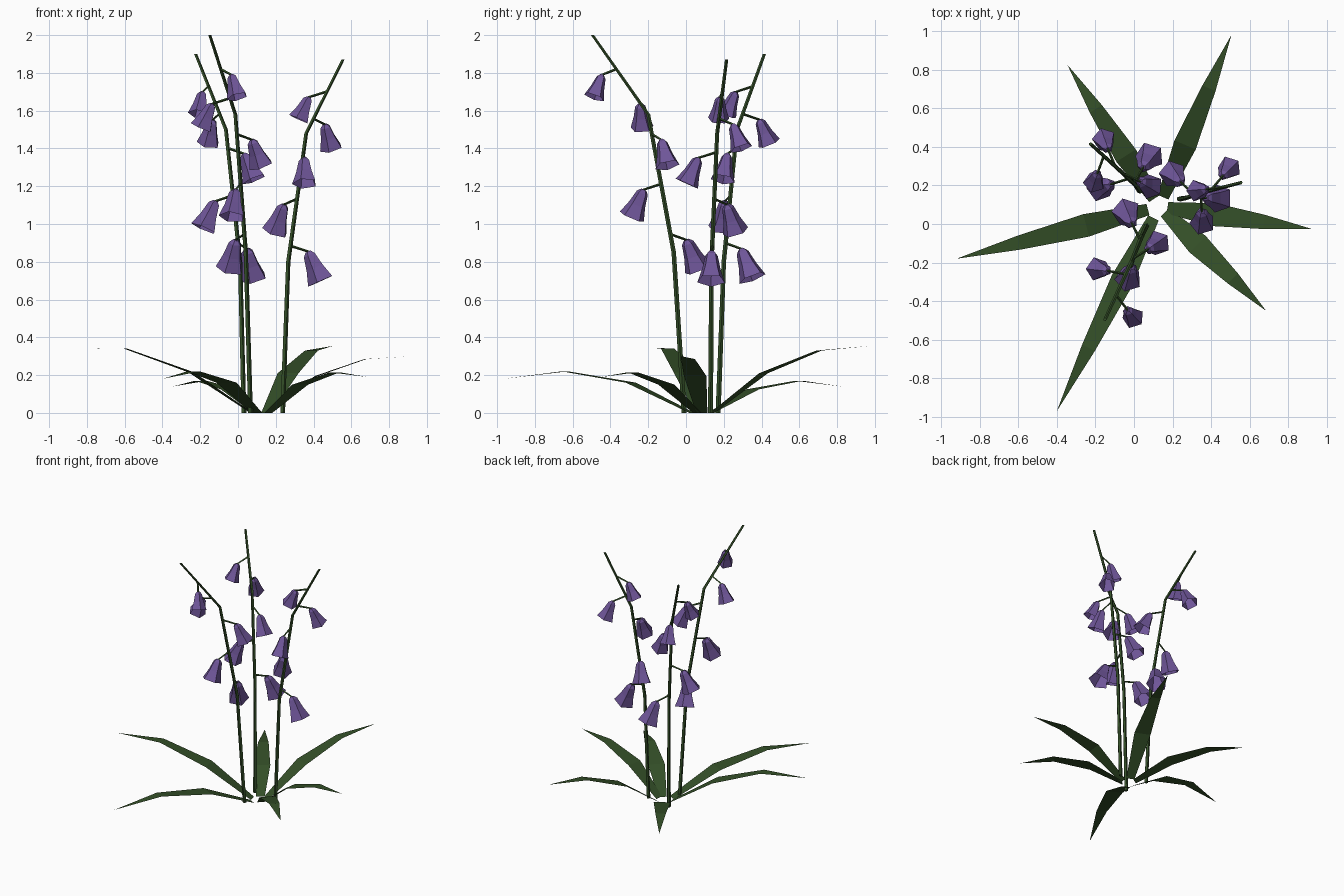
import bpy, bmesh, math
from mathutils import Vector

if "Cube" in bpy.data.objects:
    bpy.data.objects.remove(bpy.data.objects["Cube"], do_unlink=True)


def make_material(name, rgb):
    mat = bpy.data.materials.new(name)
    mat.use_nodes = True
    mat.diffuse_color = (*rgb, 1)
    mat.node_tree.nodes["Principled BSDF"].inputs["Base Color"].default_value = (*rgb, 1)
    return mat


GREEN = make_material("leaf green", (0.034, 0.078, 0.021))
PURPLE = make_material("bell purple", (0.16, 0.093, 0.32))


def finish(bm, name, mat):
    mesh = bpy.data.meshes.new(name)
    bm.to_mesh(mesh)
    bm.free()
    mesh.materials.append(mat)
    obj = bpy.data.objects.new(name, mesh)
    bpy.context.collection.objects.link(obj)
    return obj


def loft(bm, centres, radii, axes, sides, cap_start=True, cap_end=True):
    """Skin polygon rings placed along a path."""
    rings = []
    for centre, radius, axis in zip(centres, radii, axes):
        ref = Vector((0, 1, 0)) if abs(axis.z) > 0.6 else Vector((0, 0, 1))
        u = ref.cross(axis).normalized()
        v = axis.cross(u).normalized()
        angles = [math.tau * i / sides for i in range(sides)]
        rings.append([bm.verts.new(centre + radius * (u * math.cos(a) + v * math.sin(a)))
                      for a in angles])
    for low, high in zip(rings, rings[1:]):
        for i in range(sides):
            j = (i + 1) % sides
            bm.faces.new((low[i], low[j], high[j], high[i]))
    if cap_start:
        bm.faces.new(rings[0][::-1])
    if cap_end:
        bm.faces.new(rings[-1])


def point_at_height(path, z):
    for a, b in zip(path, path[1:]):
        if z <= b.z:
            return a.lerp(b, (z - a.z) / (b.z - a.z))
    return path[-1]


# Flower stems: bent path and direction of the lowest bell
UP = Vector((0, 0, 1))
stems = {
    "front": ([(0.065, -0.01, 0), (0.04, -0.065, 0.85), (-0.015, -0.2, 1.58), (-0.15, -0.495, 2)], 117),
    "right": ([(0.03, 0.17, 0), (0.01, 0.2, 0.8), (-0.065, 0.27, 1.5), (-0.225, 0.415, 1.9)], 60),
    "left": ([(0.235, 0.13, 0), (0.265, 0.135, 0.8), (0.36, 0.165, 1.48), (0.555, 0.215, 1.87)], -2),
}
BELL_HEIGHTS = (0.473, 0.606, 0.738, 0.833, 0.91)
BELL_PROFILE = ((0, 0.2), (0.12, 0.45), (0.55, 0.66), (1, 1))  # along axis, radius

for side, (points, first_angle) in stems.items():
    path = [Vector(p) for p in points]
    bm = bmesh.new()
    loft(bm, path, (0.014, 0.0125, 0.011, 0.009), [UP] * len(path), 5)
    finish(bm, side + "_stem", GREEN)

    for k, fraction in enumerate(BELL_HEIGHTS):
        angle = math.radians(first_angle + 137.5 * k)
        out = Vector((math.cos(angle), math.sin(angle), 0))
        size = 1 - 0.06 * k
        start = point_at_height(path, fraction * path[-1].z)
        top = start + out * 0.095 - UP * 0.03

        # Short stalk
        bm = bmesh.new()
        direction = (top - start).normalized()
        loft(bm, (start, top + direction * 0.005), (0.007, 0.006), [direction] * 2, 4)
        finish(bm, f"{side}_stalk_{k + 1}", GREEN)

        # Hanging five-sided bell with an open mouth
        bm = bmesh.new()
        axis = (out * 0.45 - UP).normalized()
        loft(bm, [top + axis * 0.17 * size * t for t, r in BELL_PROFILE],
             [0.077 * size * r for t, r in BELL_PROFILE],
             [axis] * len(BELL_PROFILE), 5, cap_end=False)
        finish(bm, f"{side}_bell_{k + 1}", PURPLE)

# Arching leaves: tip position, then heights at the two bends
CENTRE = Vector((0.13, 0.09, 0))
leaves = [
    ((0.505, 0.98, 0.355), 0.21, 0.33),
    ((-0.345, 0.825, 0.14), 0.125, 0.17),
    ((-0.92, -0.18, 0.345), 0.215, 0.34),
    ((-0.4, -0.97, 0.18), 0.16, 0.22),
    ((0.685, -0.45, 0.19), 0.15, 0.215),
    ((0.92, -0.025, 0.3), 0.195, 0.285),
]
for n, (tip, mid_z, bend_z) in enumerate(leaves):
    tip = Vector(tip)
    reach = Vector((tip.x, tip.y, 0)) - CENTRE
    across = UP.cross(reach).normalized()
    bm = bmesh.new()
    pairs = []
    for t, z, half in ((0.055, 0, 0.03), (0.36, mid_z, 0.06), (0.69, bend_z, 0.037)):
        middle = CENTRE + reach * t + UP * z
        pairs.append([bm.verts.new(middle + across * half * s) for s in (1, -1)])
    for a, b in zip(pairs, pairs[1:]):
        bm.faces.new((a[0], a[1], b[1], b[0]))
    bm.faces.new((pairs[-1][0], pairs[-1][1], bm.verts.new(tip)))
    finish(bm, f"leaf_{n + 1}", GREEN)
